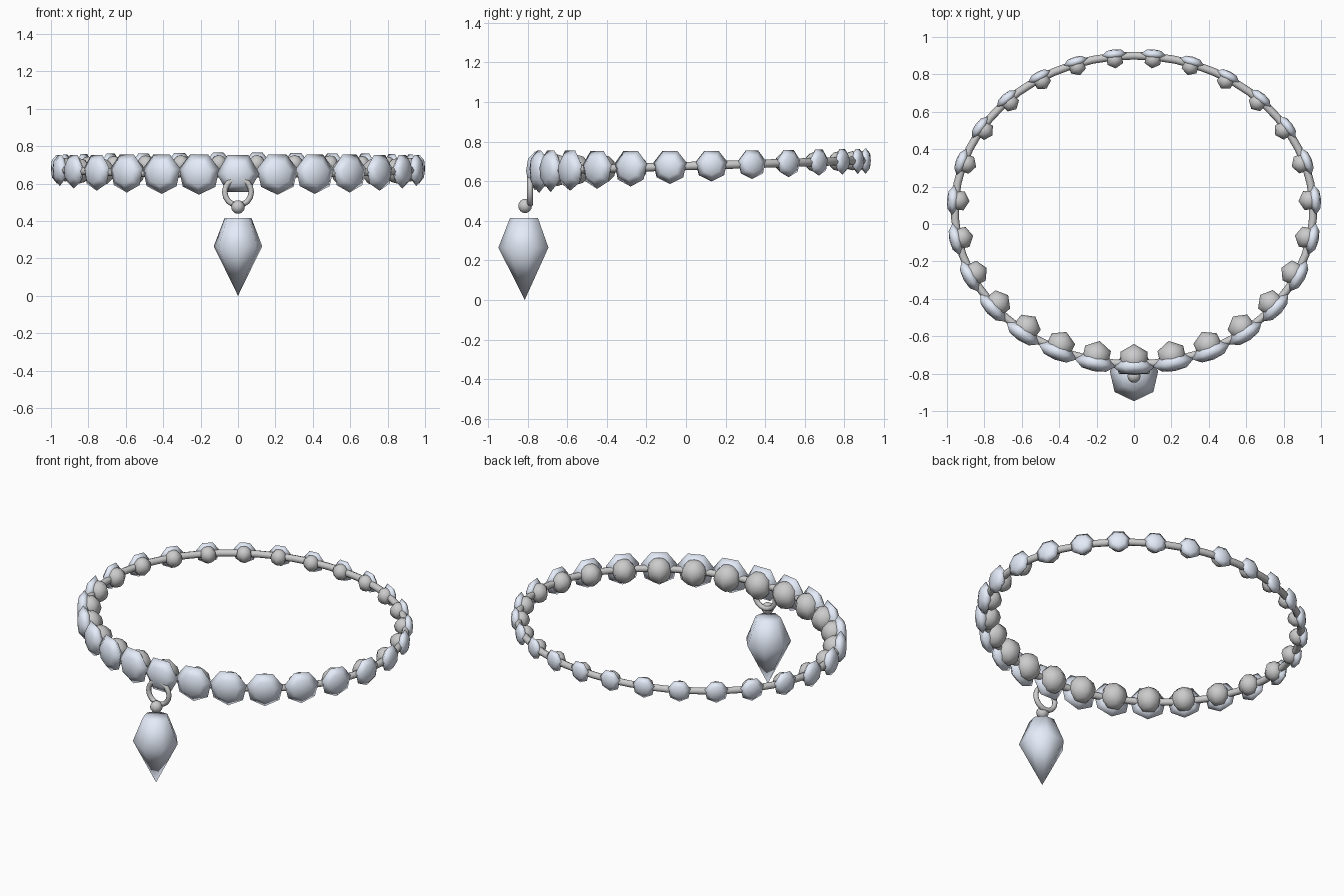
import bpy, bmesh
from math import sin, cos, pi, hypot
from mathutils import Matrix, Vector

if "Cube" in bpy.data.objects:
    bpy.data.objects.remove(bpy.data.objects["Cube"])

COUNT = 27
RX, RY, CY = 0.958, 0.825, 0.075


def material(name, rgb):
    m = bpy.data.materials.new(name)
    m.diffuse_color = (*rgb, 1)
    m.use_nodes = True
    m.node_tree.nodes["Principled BSDF"].inputs["Base Color"].default_value = m.diffuse_color
    return m


CRYSTAL = material("pale_crystal", (0.78, 0.84, 0.95))
METAL = material("silver_metal", (0.72, 0.73, 0.75))


def lathe(name, profile, sides, matrix, phase, mat):
    """Spin (radius, height) points around local z; zero radius makes a pole."""
    bm = bmesh.new()
    rows = []
    for r, h in profile:
        if r < 1e-5:
            rows.append([bm.verts.new((0, 0, h))])
        else:
            rows.append([bm.verts.new((r * cos(phase + 2 * pi * i / sides),
                                       r * sin(phase + 2 * pi * i / sides), h))
                         for i in range(sides)])
    for a, b in zip(rows, rows[1:]):
        for i in range(sides):
            j = (i + 1) % sides
            if len(a) == 1:
                bm.faces.new((a[0], b[j], b[i]))
            elif len(b) == 1:
                bm.faces.new((a[i], a[j], b[0]))
            else:
                bm.faces.new((a[i], a[j], b[j], b[i]))
    for row in (rows[0], rows[-1]):
        if len(row) > 1:
            bm.faces.new(row)
    bmesh.ops.recalc_face_normals(bm, faces=bm.faces)
    for f in bm.faces:
        f.smooth = True
    me = bpy.data.meshes.new(name)
    bm.to_mesh(me)
    bm.free()
    me.materials.append(mat)
    ob = bpy.data.objects.new(name, me)
    ob.matrix_world = matrix
    bpy.context.collection.objects.link(ob)
    return ob


def ball_profile(r, rings):
    return [(r * sin(pi * i / rings), -r * cos(pi * i / rings)) for i in range(rings + 1)]


def loop_point(a):
    """Point on the tilted oval; angle 0 is the front centre."""
    y = CY - RY * cos(a)
    return Vector((RX * sin(a), y, 0.653 + 0.052 * (y + 0.75) / 1.65))


def even_angles(n):
    """Angles that divide the oval into n equal lengths."""
    steps = 2700
    lengths = [0.0]
    for i in range(steps):
        a = 2 * pi * (i + 0.5) / steps
        lengths.append(lengths[-1] + hypot(RX * cos(a), RY * sin(a)))
    angles, i = [], 0
    for k in range(n):
        while lengths[i] < lengths[-1] * k / n:
            i += 1
        angles.append(2 * pi * i / steps)
    return angles


def bead_frame(a):
    """Axes at a bead: local z points outward, local y points up."""
    out = Vector((sin(a) / RX, -cos(a) / RY, 0)).normalized()
    up = Vector((0, 0, 1))
    return Matrix((up.cross(out), up, out)).transposed().to_4x4(), out


# cord running through all beads
cu = bpy.data.curves.new("cord", 'CURVE')
cu.dimensions = '3D'
cu.bevel_depth = 0.021
cu.bevel_resolution = 2
cu.materials.append(METAL)
sp = cu.splines.new('POLY')
sp.points.add(COUNT * 2 - 1)
for i, p in enumerate(sp.points):
    p.co = (*loop_point(pi * i / COUNT), 1)
sp.use_cyclic_u = True
sp.use_smooth = True
bpy.context.collection.objects.link(bpy.data.objects.new("cord", cu))

# lens gems outside, backing balls inside, larger toward the front
for k, a in enumerate(even_angles(COUNT)):
    size = 0.067 + 0.047 * ((1 + cos(a)) / 2) ** 1.6
    frame, out = bead_frame(a)
    p = loop_point(a)
    d = 0.4 * size
    lens = [(0, -d), (0.6 * size, -0.8 * d), (size, 0), (0.6 * size, 0.8 * d), (0, d)]
    sides, phase = (6, 0) if k == 0 else (7, -pi / 2)
    lathe(f"gem_{k:02d}", lens, sides,
          Matrix.Translation(p + out * 0.012) @ frame, phase, CRYSTAL)
    yaw = Matrix.Rotation(a, 4, 'Z')
    lathe(f"backing_ball_{k:02d}", ball_profile(0.72 * size, 6), 6,
          Matrix.Translation(p - out * 0.23 * size) @ yaw, pi / 2, METAL)

# hanging ring
bpy.ops.mesh.primitive_torus_add(major_radius=0.071, minor_radius=0.015,
                                 major_segments=16, minor_segments=8,
                                 location=(0, -0.788, 0.555), rotation=(pi / 2, 0, 0))
ring = bpy.context.object
ring.name = "hanging_ring"
ring.data.materials.append(METAL)
bpy.ops.object.shade_smooth()

# small connector ball
lathe("connector_ball", ball_profile(0.036, 8), 10,
      Matrix.Translation((0, -0.813, 0.475)), 0, METAL)

# pointed pendant drop with seven sides
lathe("pendant_drop", [(0, 0), (0.133, 0.265), (0.074, 0.415)], 7,
      Matrix.Translation((0, -0.815, 0)), -pi / 2, CRYSTAL)
